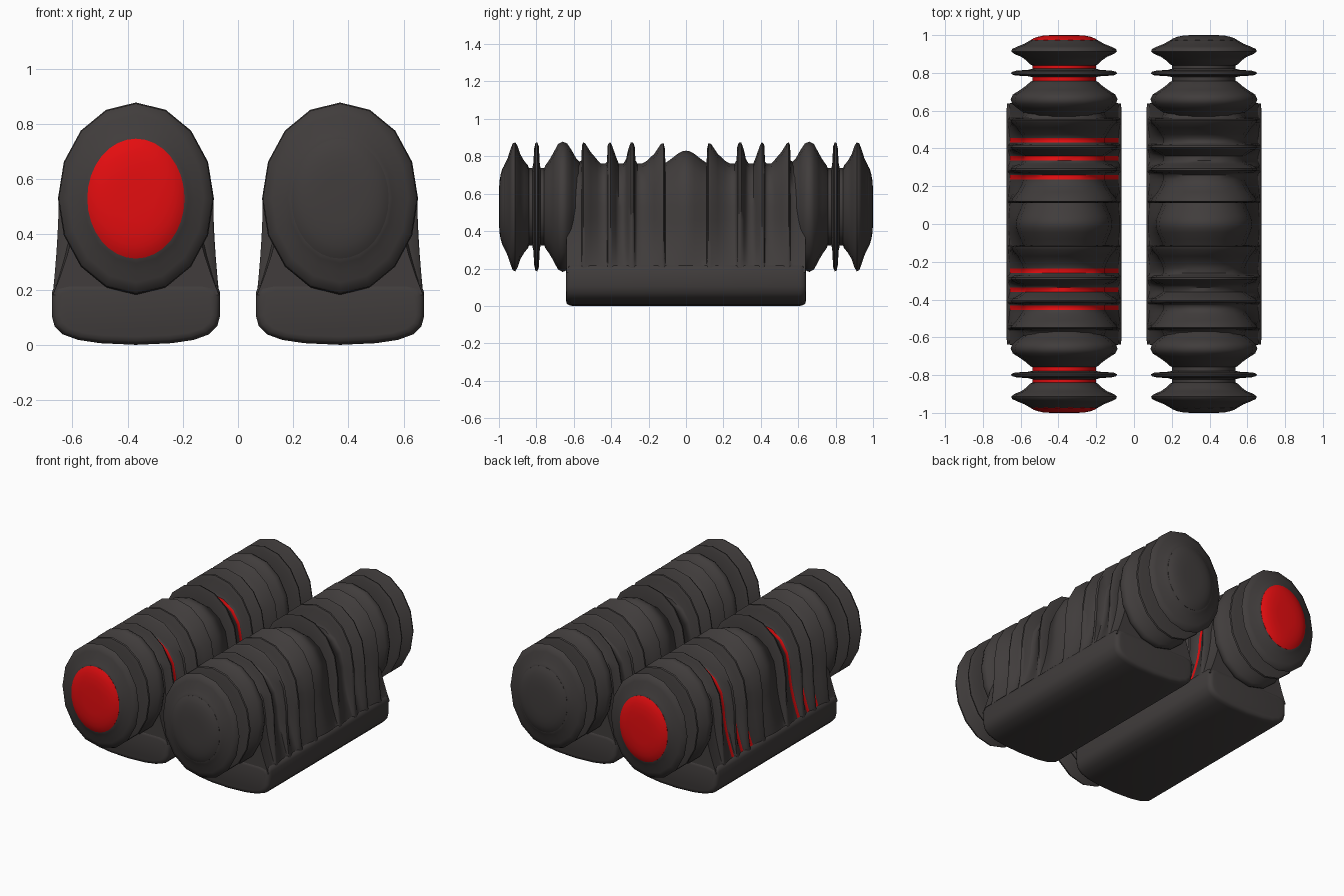
import bpy, bmesh, math

if "Cube" in bpy.data.objects:
    bpy.data.objects.remove(bpy.data.objects["Cube"])

RX, RZ, ZC = 0.28, 0.345, 0.53


def material(name, rgb):
    m = bpy.data.materials.new(name)
    m.diffuse_color = (*rgb, 1)
    m.use_nodes = True
    m.node_tree.nodes["Principled BSDF"].inputs["Base Color"].default_value = m.diffuse_color
    return m


dark = material("charcoal rubber", (0.052, 0.046, 0.045))
red = material("bright red", (0.78, 0.004, 0.005))


def loft(name, rings, bands, accent):
    """Skin closed rings; bands[i] is 1 where the strip after ring i is accented."""
    bm = bmesh.new()
    vs = [[bm.verts.new(p) for p in r] for r in rings]
    n = len(vs[0])
    for i in range(len(vs) - 1):
        for j in range(n):
            k = (j + 1) % n
            f = bm.faces.new((vs[i][j], vs[i][k], vs[i + 1][k], vs[i + 1][j]))
            f.material_index = bands[i]
    bm.faces.new(vs[0]).material_index = bands[0]
    bm.faces.new(vs[-1]).material_index = bands[-1]
    bmesh.ops.recalc_face_normals(bm, faces=bm.faces)
    me = bpy.data.meshes.new(name)
    bm.to_mesh(me)
    bm.free()
    me.materials.append(dark)
    me.materials.append(accent)
    ob = bpy.data.objects.new(name, me)
    bpy.context.collection.objects.link(ob)
    bpy.ops.object.select_all(action='DESELECT')
    ob.select_set(True)
    bpy.context.view_layer.objects.active = ob
    bpy.ops.object.shade_smooth_by_angle(angle=math.radians(55))
    return ob


def ellipse(cx, y, s, n=16):
    return [(cx + RX * s * math.sin(2 * math.pi * i / n), y,
             ZC + RZ * s * math.cos(2 * math.pi * i / n)) for i in range(n)]


def arch(cx, y, s):
    """Half ellipse on top, sides flaring down into the base."""
    w = RX * (0.3 + 0.7 * s)
    half = [(w * math.sin(a), ZC + RZ * s * math.cos(a))
            for a in (math.pi / 8 * i for i in range(5))]
    for t in (0.2, 0.4, 0.6, 0.8, 0.92, 1.0):
        half.append((w + (0.302 - w) * t ** 1.7, ZC - 0.35 * t))
    pts = half + [(-x, z) for x, z in reversed(half[1:])]
    return [(cx + x, y, z) for x, z in pts]


def base_ring(cx, y, inset):
    half = [(0, 0), (0.13, 0.006), (0.21, 0.018), (0.265, 0.038), (0.295, 0.068),
            (0.305, 0.105), (0.305, 0.19), (0.295, 0.215), (0.25, 0.225), (0, 0.225)]
    pts = half + [(-x, z) for x, z in reversed(half[1:-1])]
    return [(cx + x * (1 - inset / 0.305), y, 0.115 + (z - 0.115) * (1 - inset / 0.115))
            for x, z in pts]


# fold profiles: (distance along y, radius scale)
MID = [(0, .87), (.02, .86), (.045, .82), (.08, .74), (.11, .68), (.113, .9), (.12, .99),
       (.135, .97), (.17, .82), (.21, .71), (.235, .67), (.26, .67), (.27, .72), (.274, .93),
       (.283, 1), (.295, 1), (.31, .88), (.32, .74), (.335, .67), (.36, .67), (.375, .78),
       (.395, .95), (.405, 1), (.418, .97), (.423, .7), (.432, .67), (.455, .67), (.475, .73),
       (.51, .85), (.538, .98), (.549, 1), (.556, .96), (.56, .72), (.58, .67), (.638, .66)]
RED_MID = (.235, .335, .432)
END = [(.56, .67), (.585, .74), (.61, .87), (.635, .98), (.66, 1.01), (.685, .97), (.71, .83),
       (.73, .73), (.752, .64), (.758, .6), (.778, .6), (.783, .7), (.786, .93), (.795, 1),
       (.805, .99), (.812, .9), (.816, .68), (.822, .6), (.84, .6), (.845, .64), (.865, .71),
       (.885, .81), (.9, .94), (.913, 1), (.927, .98), (.94, .88), (.953, .76), (.966, .68),
       (.974, .63)]
RED_END = (.758, .822)
CAP = [(.95, .63), (.974, .63), (.983, .58), (.991, .5), (.997, .4), (1.0, .25)]

for side, cx, accent in (("left", -0.37, red), ("right", 0.37, dark)):
    # rounded base block
    st = [(-.642, .03), (-.638, .014), (-.628, .005), (-.61, 0),
          (.61, 0), (.628, .005), (.638, .014), (.642, .03)]
    loft(side + "_base", [base_ring(cx, y, i) for y, i in st], [0] * 7, accent)

    # ribbed middle, mirrored about y = 0
    full = [(-y, s) for y, s in reversed(MID[1:])] + MID
    bands = []
    for (a, _), (b, _) in zip(full, full[1:]):
        bands.append(int(min(abs(a), abs(b)) in RED_MID))
    loft(side + "_ribbed_middle", [arch(cx, y, s) for y, s in full], bands, accent)

    # bellows and domed cap at each end
    for end, d in (("front", -1), ("back", 1)):
        loft(f"{side}_{end}_bellows", [ellipse(cx, d * y, s) for y, s in END],
             [int(y in RED_END) for y, s in END[:-1]], accent)
        loft(f"{side}_{end}_cap", [ellipse(cx, d * y, s, 32) for y, s in CAP],
             [1] * (len(CAP) - 1), accent)
